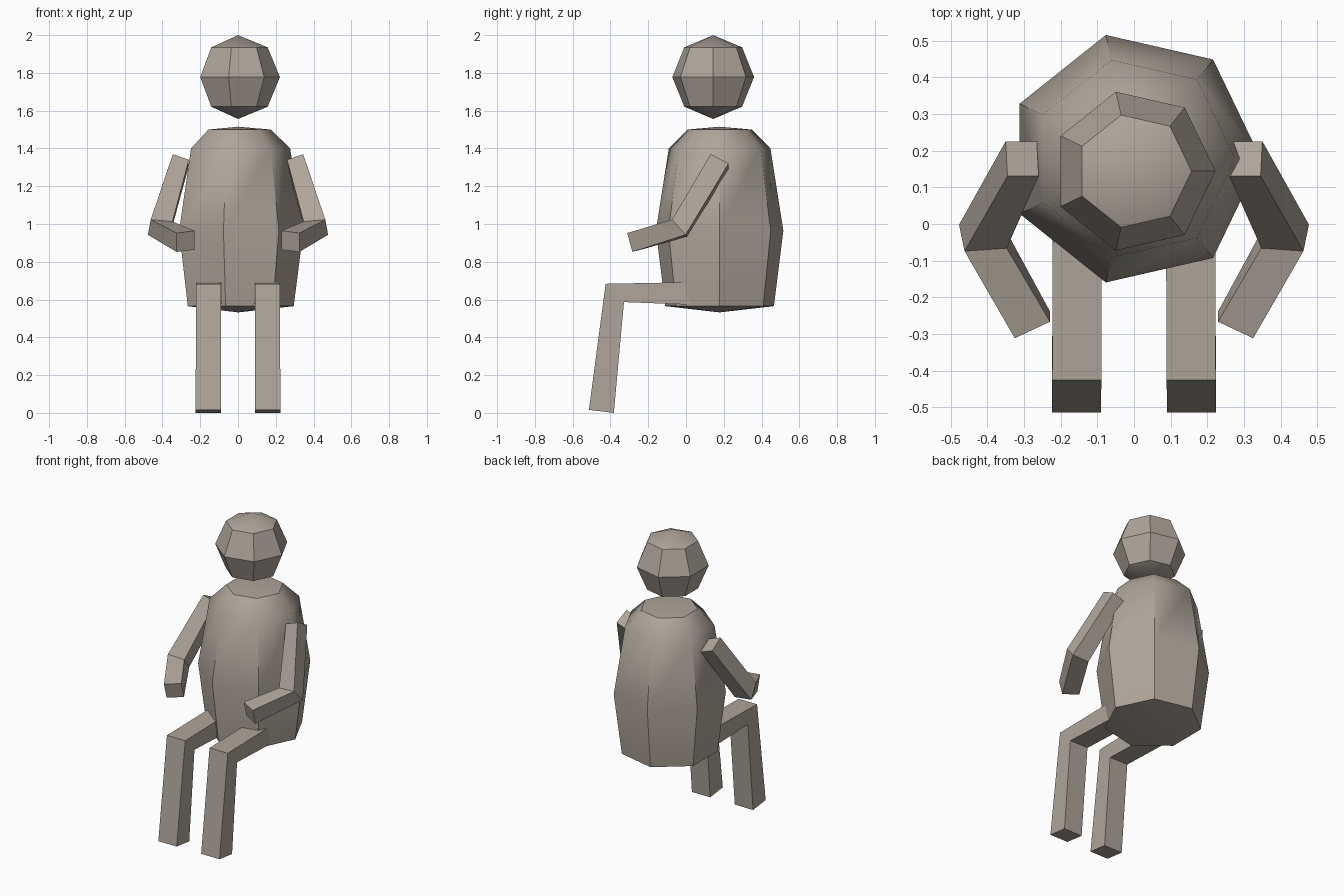
import bpy, bmesh, math
from mathutils import Vector

if "Cube" in bpy.data.objects:
    bpy.data.objects.remove(bpy.data.objects["Cube"])

# Warm grey clay colour for every part
clay = bpy.data.materials.new("warm_grey")
clay.diffuse_color = (0.43, 0.375, 0.32, 1)
clay.use_nodes = True
clay.node_tree.nodes["Principled BSDF"].inputs["Base Color"].default_value = clay.diffuse_color


def finish(name, bm):
    bmesh.ops.recalc_face_normals(bm, faces=bm.faces[:])
    mesh = bpy.data.meshes.new(name)
    bm.to_mesh(mesh)
    bm.free()
    mesh.materials.append(clay)
    obj = bpy.data.objects.new(name, mesh)
    bpy.context.collection.objects.link(obj)
    return obj


def smooth(obj, degrees):
    bpy.ops.object.select_all(action='DESELECT')
    obj.select_set(True)
    bpy.context.view_layer.objects.active = obj
    bpy.ops.object.shade_smooth_by_angle(angle=math.radians(degrees))


def lathe(name, x, y, rings, low, high, sides=7):
    """Stack of regular polygons (radius, height) closed by two tips."""
    bm = bmesh.new()
    loops = [[bm.verts.new((x + r * math.cos(math.tau * i / sides),
                            y + r * math.sin(math.tau * i / sides), z))
              for i in range(sides)] for r, z in rings]
    bottom, top = bm.verts.new((x, y, low)), bm.verts.new((x, y, high))
    for i in range(sides):
        j = (i + 1) % sides
        for a, b in zip(loops, loops[1:]):
            bm.faces.new((a[i], a[j], b[j], b[i]))
        bm.faces.new((bottom, loops[0][j], loops[0][i]))
        bm.faces.new((top, loops[-1][i], loops[-1][j]))
    obj = finish(name, bm)
    smooth(obj, 40)
    return obj


def limb_pair(name, sections):
    """Bent square bar through (centre, width vector, depth vector), mirrored in x."""
    bm = bmesh.new()
    loops = []
    for c, u, v in sections:
        c, u, v = Vector(c), Vector(u) / 2, Vector(v) / 2
        loops.append([bm.verts.new(p) for p in (c - u - v, c + u - v, c + u + v, c - u + v)])
    for a, b in zip(loops, loops[1:]):
        for i in range(4):
            j = (i + 1) % 4
            bm.faces.new((a[i], a[j], b[j], b[i]))
    bm.faces.new(loops[0][::-1])
    bm.faces.new(loops[-1])
    obj = finish(name, bm)
    obj.modifiers.new("mirror", 'MIRROR').use_mirror_merge = False
    return obj


# Rounded torso
lathe("torso", 0, 0.178,
      [(0.295, 0.565), (0.346, 0.965), (0.276, 1.40), (0.174, 1.50)], 0.532, 1.515)

# Head: four-ring, seven-sided ball
R, HZ = 0.222, 1.778
s = R * math.sqrt(0.5)
lathe("head", 0, 0.144, [(s, HZ - s), (R, HZ), (s, HZ + s)], HZ - R, HZ + R)

# Arms: shoulder, elbow, hand
limb_pair("arms", [
    ((0.305, 0.178, 1.33), (0.085, 0.0, 0.03), (0.005, 0.095, -0.05)),
    ((0.412, -0.034, 0.978), (0.115, -0.008, 0.01), (0.015, 0.072, -0.08)),
    ((0.277, -0.275, 0.908), (0.096, -0.045, -0.012), (0.0, 0.028, -0.1)),
])

# Legs: hip (inside the torso), knee, foot
limb_pair("legs", [
    ((0.154, 0.08, 0.632), (0.134, 0, 0), (0, 0, -0.122)),
    ((0.156, -0.377, 0.635), (0.134, 0, 0), (0, 0.097, -0.097)),
    ((0.157, -0.448, 0.008), (0.134, 0, 0), (0, 0.132, -0.016)),
])
